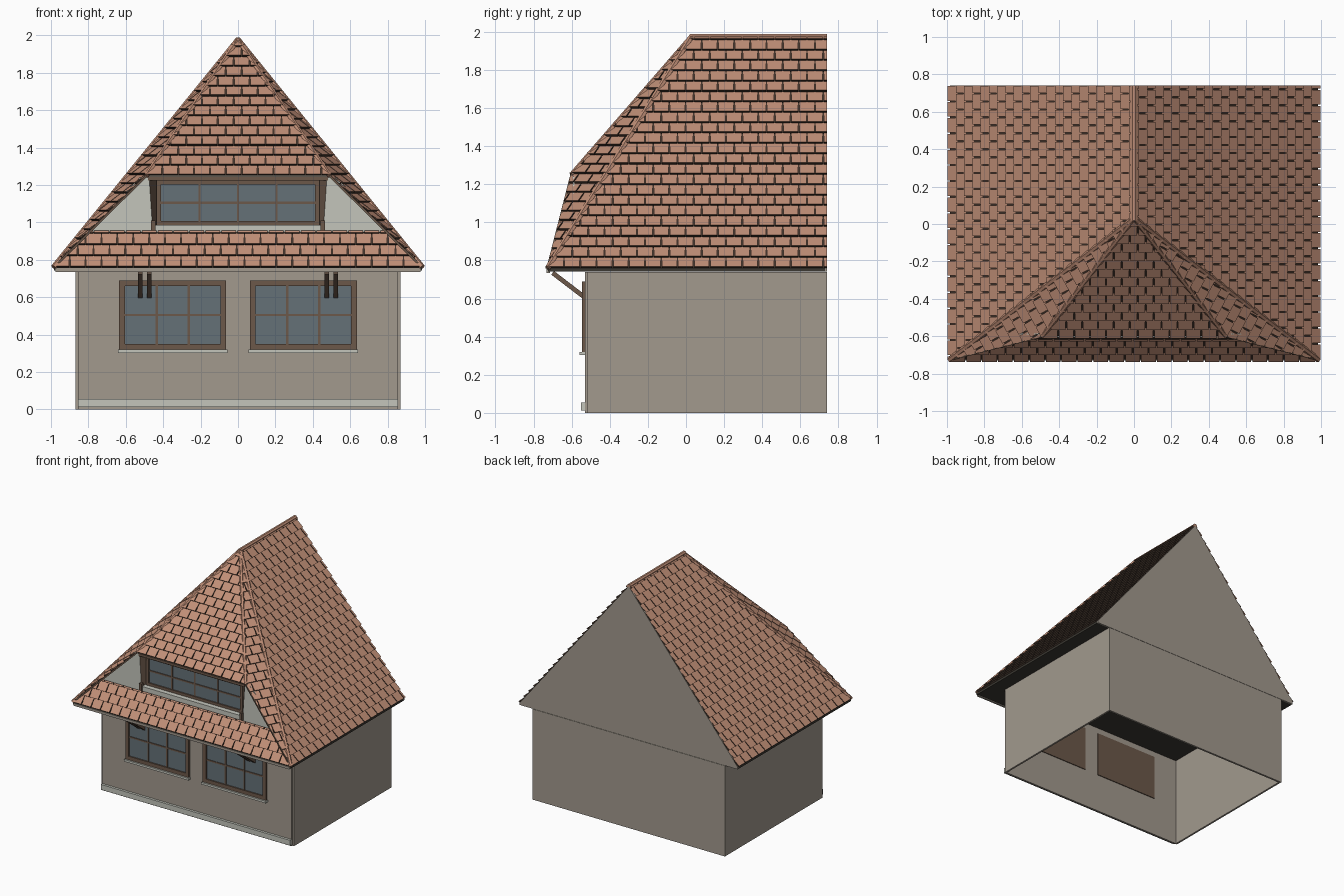
import bpy, bmesh, math
from mathutils import Vector, Matrix

cube = bpy.data.objects.get("Cube")
if cube:
    bpy.data.objects.remove(cube, do_unlink=True)


def material(name, *rgb):
    m = bpy.data.materials.new(name)
    m.use_nodes = True
    m.diffuse_color = (*rgb, 1)
    m.node_tree.nodes["Principled BSDF"].inputs["Base Color"].default_value = (*rgb, 1)
    return m


WALL = material("warm_grey_plaster", .36, .32, .27)
TILE = material("terracotta_tile", .53, .275, .185)
JOINT = material("dark_tile_joint", .05, .032, .023)
WOOD = material("brown_wood", .15, .098, .068)
GLASS = material("blue_grey_glass", .13, .165, .185)
TRIM = material("pale_trim", .55, .56, .50)
SOFFIT = material("dark_soffit", .045, .04, .032)


def make(name, bm, *mats):
    mesh = bpy.data.meshes.new(name)
    bm.to_mesh(mesh)
    bm.free()
    for m in mats:
        mesh.materials.append(m)
    ob = bpy.data.objects.new(name, mesh)
    bpy.context.collection.objects.link(ob)
    return ob


def add_box(bm, x, y, z):
    size = Matrix.Diagonal((x[1] - x[0], y[1] - y[0], z[1] - z[0], 1))
    centre = Vector((sum(x), sum(y), sum(z))) / 2
    bmesh.ops.create_cube(bm, size=1, matrix=Matrix.Translation(centre) @ size)


def box(name, x, y, z, mat):
    bm = bmesh.new()
    add_box(bm, x, y, z)
    return make(name, bm, mat)


def sheet(name, points, mat, depth=0):
    bm = bmesh.new()
    f = bm.faces.new([bm.verts.new(p) for p in points])
    if depth:
        r = bmesh.ops.extrude_face_region(bm, geom=[f])
        for v in r["geom"]:
            if isinstance(v, bmesh.types.BMVert):
                v.co.y += depth
        bmesh.ops.recalc_face_normals(bm, faces=bm.faces)
    return make(name, bm, mat)


def rod(name, a, b, radius, mat, sides=6):
    a, b = Vector(a), Vector(b)
    d = b - a
    bm = bmesh.new()
    turn = d.to_track_quat('Z', 'Y').to_matrix().to_4x4()
    spin = Matrix.Rotation(math.pi / sides, 4, 'Z')
    bmesh.ops.create_cone(bm, cap_ends=True, segments=sides, radius1=radius, radius2=radius,
                          depth=d.length, matrix=Matrix.Translation((a + b) / 2) @ turn @ spin)
    return make(name, bm, mat)


def tiled_slope(name, points, pitch=.07, width=.085, lift=.015, gap=.007):
    """Staggered tilted tiles over a convex polygon, counterclockwise from outside."""
    pts = [Vector(p) for p in points]
    n = (pts[1] - pts[0]).cross(pts[2] - pts[0]).normalized()
    u = Vector((0, 0, 1)).cross(n).normalized()
    v = n.cross(u)
    low = min(pts, key=lambda p: p.z)
    us = [(p - low).dot(u) for p in pts]
    top = max((p - low).dot(v) for p in pts)
    bm = bmesh.new()
    for row in range(math.ceil(top / pitch)):
        v0, v1 = row * pitch, (row + 1) * pitch
        s = min(us) - width * (1 + .5 * (row % 2))
        while s < max(us):
            a, b = s + gap / 2, s + width - gap / 2
            def at(i, j, k):
                return bm.verts.new(low + u * i + v * j + n * k)
            p, q, r, t = at(a, v0, lift), at(b, v0, lift), at(b, v1, .002), at(a, v1, .002)
            c, d, e, f = at(a, v0, 0), at(b, v0, 0), at(b, v1, 0), at(a, v1, 0)
            bm.faces.new((p, q, r, t))
            for side in ((c, d, q, p), (d, e, r, q), (f, c, p, t)):
                bm.faces.new(side).material_index = 1
            s += width
    # trim the tiles to the slope outline
    for p, q in zip(pts, pts[1:] + pts[:1]):
        bmesh.ops.bisect_plane(bm, geom=bm.verts[:] + bm.edges[:] + bm.faces[:],
                               plane_co=p, plane_no=(q - p).cross(n), clear_outer=True)
    # backing under the joints
    bm.faces.new([bm.verts.new(p) for p in pts]).material_index = 1
    return make(name, bm, TILE, JOINT)


def window(name, x, z, y, cols, rows, border=.03, bar=.012):
    box(name + "_back", x, (y + .012, y + .035), z, WOOD)
    gx, gz = (x[0] + border, x[1] - border), (z[0] + border, z[1] - border)
    box(name + "_glass", gx, (y + .006, y + .013), gz, GLASS)
    bm = bmesh.new()
    deep = (y - .004, y + .02)
    for xx in ((x[0], gx[0]), (gx[1], x[1])):
        add_box(bm, xx, deep, z)
    for zz in ((z[0], gz[0]), (gz[1], z[1])):
        add_box(bm, gx, deep, zz)
    for i in range(1, cols):
        c = gx[0] + (gx[1] - gx[0]) * i / cols
        add_box(bm, (c - bar / 2, c + bar / 2), (y, y + .01), gz)
    for i in range(1, rows):
        c = gz[0] + (gz[1] - gz[0]) * i / rows
        add_box(bm, gx, (y + .001, y + .01), (c - bar / 2, c + bar / 2))
    make(name + "_frame", bm, WOOD)


# Walls, open underneath
BACK = .74
box("front_wall", (-.855, .855), (-.53, -.514), (0, .74), WALL)
box("back_wall", (-.855, .855), (BACK - .016, BACK), (0, .74), WALL)
for side, s in (("left", 1), ("right", -1)):
    box(side + "_wall", sorted((s * .855, s * .87)), (-.518, BACK), (0, .74), WALL)
box("plinth", (-.855, .855), (-.55, -.53), (.012, .055), TRIM)

# Ground floor windows and sills
for side, s in (("left", 1), ("right", -1)):
    x = sorted((s * .063, s * .635))
    window(side + "_window", x, (.32, .69), -.542, 3, 2)
    box(side + "_sill", (x[0] - .006, x[1] + .006), (-.558, -.53), (.303, .32), TRIM)

# Eaves and back gable
EX, EY, EZ = .985, -.725, .76
APEX = (0, .03, 1.975)
box("eave_soffit", (-EX, EX), (EY, BACK - .01), (.742, EZ), SOFFIT)
box("front_fascia", (-.975, .975), (EY - .006, EY + .01), (.735, .755), WALL)
sheet("back_gable", [(-EX, BACK, .742), (EX, BACK, .742), (EX, BACK, EZ),
                     (0, BACK, APEX[2]), (-EX, BACK, EZ)], WALL, -.012)

# Main slopes, mirrored, with the flared panels beside the dormer
DX, DY, DZ = .49, -.6, 1.25
for side, s in (("left", 1), ("right", -1)):
    def slope(name, pts):
        pts = [(s * x, y, z) for x, y, z in pts]
        tiled_slope(side + name, pts if s > 0 else pts[::-1])
    corner, peak = (EX, EY, EZ), (DX, DY, DZ)
    slope("_main_roof", [corner, (EX, BACK, EZ), (0, BACK, APEX[2]), APEX])
    slope("_flared_panel", [corner, APEX, peak])
    def m(p):
        return (s * p[0], p[1], p[2])
    rod(side + "_hip_cap", APEX, m(corner), .016, TILE)
    rod(side + "_dormer_hip_cap", APEX, m(peak), .014, TILE)
    rod(side + "_dormer_verge", m(peak), m(corner), .008, WOOD, 4)
    # Pale infill wall, reveal and post at the side of the dormer
    sheet(side + "_dormer_infill", [m((.455, -.592, .94)), m((.825, -.592, .94)),
                                    m((.525, -.592, 1.24)), m((.475, -.592, 1.24))], TRIM, .006)
    sheet(side + "_dormer_reveal", [m((.455, -.592, .94)), m((.475, -.592, 1.24)),
                                    m((.43, -.53, 1.24)), m((.43, -.53, .94))], WOOD)
    box(side + "_dormer_post", sorted((s * .442, s * .464)), (-.615, -.59), (.945, 1.01), WOOD)
    # Paired eave braces
    for i, x in enumerate((.475, .523)):
        rod(f"{side}_brace_{i + 1}", (s * x, -.7, .735), (s * x, -.53, .605), .017, WOOD, 4)

# Front skirt and upper hip
hip = Vector((EX, EY, EZ)).lerp(Vector(APEX), .156)
tiled_slope("front_skirt_roof", [(-EX, EY, EZ), (EX, EY, EZ), hip, (-hip.x, hip.y, hip.z)])
tiled_slope("front_upper_roof", [(-DX, DY, DZ), (DX, DY, DZ), APEX])
rod("ridge_cap", (0, APEX[1] - .01, 1.972), (0, BACK, 1.972), .019, TILE, 8)

# Dormer window, sill and head
window("dormer_window", (-.435, .435), (.985, 1.225), -.56, 4, 2, .022)
box("dormer_sill", (-.455, .455), (-.603, -.53), (.93, .985), TRIM)
box("dormer_soffit", (-.48, .48), (-.6, -.51), (1.225, 1.245), WOOD)
